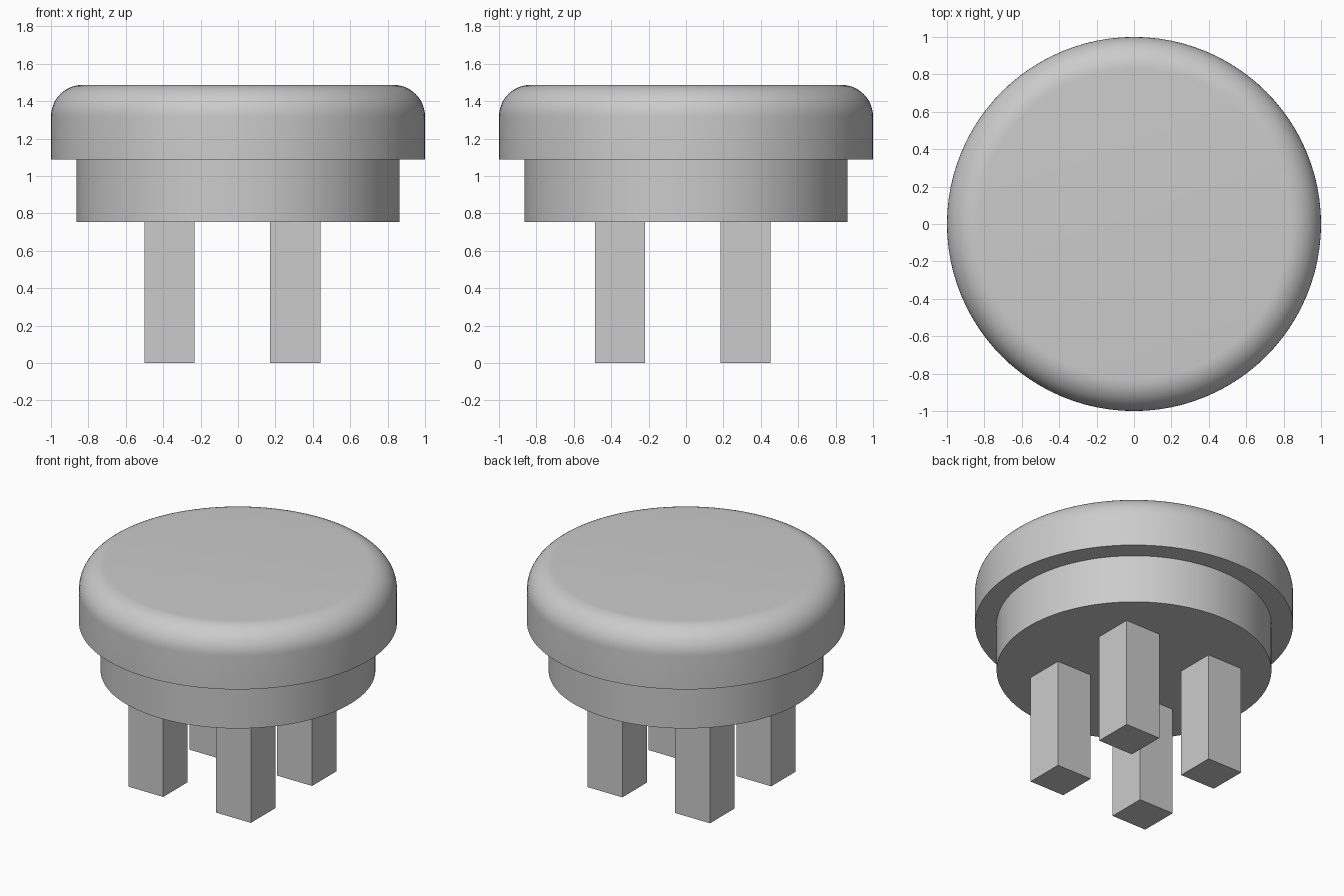
import bpy
import bmesh
import math
from mathutils import Matrix, Vector

if "Cube" in bpy.data.objects:
    bpy.data.objects.remove(bpy.data.objects["Cube"], do_unlink=True)

grey = bpy.data.materials.new("plain_grey")
grey.use_nodes = True
colour = (0.6, 0.6, 0.6, 1)
grey.diffuse_color = colour
grey.node_tree.nodes["Principled BSDF"].inputs["Base Color"].default_value = colour

SEGMENTS = 96
LEG_TOP, BODY_TOP, CAP_TOP = 0.754, 1.088, 1.487
OVERLAP = 0.02


def add_object(name, bm, smooth=False):
    bmesh.ops.recalc_face_normals(bm, faces=bm.faces)
    mesh = bpy.data.meshes.new(name)
    bm.to_mesh(mesh)
    bm.free()
    mesh.materials.append(grey)
    obj = bpy.data.objects.new(name, mesh)
    bpy.context.collection.objects.link(obj)
    if smooth:
        bpy.ops.object.select_all(action="DESELECT")
        obj.select_set(True)
        bpy.context.view_layer.objects.active = obj
        bpy.ops.object.shade_smooth_by_angle(angle=math.radians(30))
    return obj


def add_disc(name, radius, bottom, top, rounding=0, steps=12):
    """Upright cylinder whose upper rim can be rounded."""
    bm = bmesh.new()
    bmesh.ops.create_cone(
        bm, cap_ends=True, segments=SEGMENTS, radius1=radius, radius2=radius,
        depth=top - bottom, matrix=Matrix.Translation((0, 0, (top + bottom) / 2)))
    if rounding:
        middle = (top + bottom) / 2
        rim = [e for e in bm.edges if all(v.co.z > middle for v in e.verts)]
        bmesh.ops.bevel(bm, geom=rim, offset=rounding, segments=steps,
                        profile=0.5, affect="EDGES")
    return add_object(name, bm, smooth=True)


def add_box(name, low, high):
    low, high = Vector(low), Vector(high)
    bm = bmesh.new()
    bmesh.ops.create_cube(bm, size=1, matrix=Matrix.Translation((low + high) / 2)
                          @ Matrix.Diagonal((*(high - low), 1)))
    return add_object(name, bm)


# Rounded cap and the narrower body beneath it
add_disc("cap", 1, BODY_TOP, CAP_TOP, rounding=0.17)
add_disc("body", 0.864, LEG_TOP, BODY_TOP + OVERLAP)

# Four square legs, set slightly off centre
HALF = 0.134
for side, x in (("right", -0.367), ("left", 0.306)):
    for end, y in (("front", -0.353), ("back", 0.318)):
        add_box(f"{end}_{side}_leg", (x - HALF, y - HALF, 0),
                (x + HALF, y + HALF, LEG_TOP + OVERLAP))
